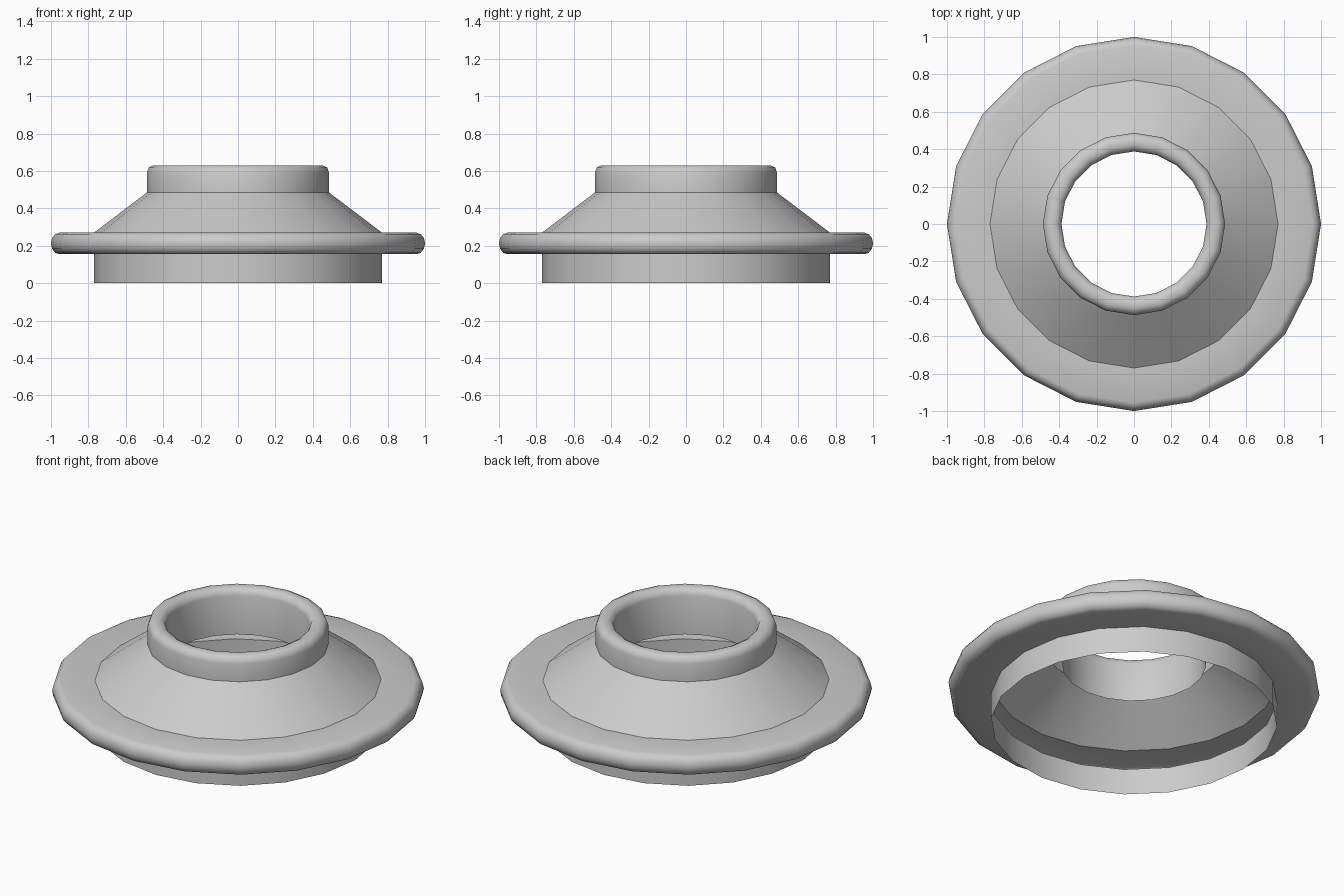
import bpy
import bmesh
from math import cos, sin, pi

if "Cube" in bpy.data.objects:
    bpy.data.objects.remove(bpy.data.objects["Cube"])

SIDES = 20


def lathe(name, profile):
    """Revolve an open (radius, height) profile around z as a thin shell."""
    bm = bmesh.new()
    rings = [[bm.verts.new((r * cos(2 * pi * j / SIDES), r * sin(2 * pi * j / SIDES), z))
              for j in range(SIDES)] for r, z in profile]
    for low, high in zip(rings, rings[1:]):
        for j in range(SIDES):
            k = (j + 1) % SIDES
            bm.faces.new((low[j], low[k], high[k], high[j])).smooth = True
    mesh = bpy.data.meshes.new(name)
    bm.to_mesh(mesh)
    bm.free()
    obj = bpy.data.objects.new(name, mesh)
    bpy.context.collection.objects.link(obj)
    return obj


# Open tube the part stands on
lathe("base_tube", [(0.77, 0.0), (0.77, 0.155)])

# Hollow flange with a rounded rim
rim = [(0.955 + 0.045 * cos(a), 0.2125 + 0.0575 * sin(a))
       for a in (-pi / 2 + pi * i / 6 for i in range(7))]
lathe("flange", [(0.77, 0.155)] + rim + [(0.77, 0.27)])

# Sloping shoulder
lathe("cone", [(0.77, 0.27), (0.487, 0.485)])

# Neck: outer wall, rounded lip, inner wall hanging down inside the cone
lathe("collar", [(0.487, 0.485), (0.487, 0.59), (0.477, 0.618), (0.452, 0.63),
                 (0.422, 0.63), (0.398, 0.618), (0.388, 0.59), (0.388, 0.36)])
